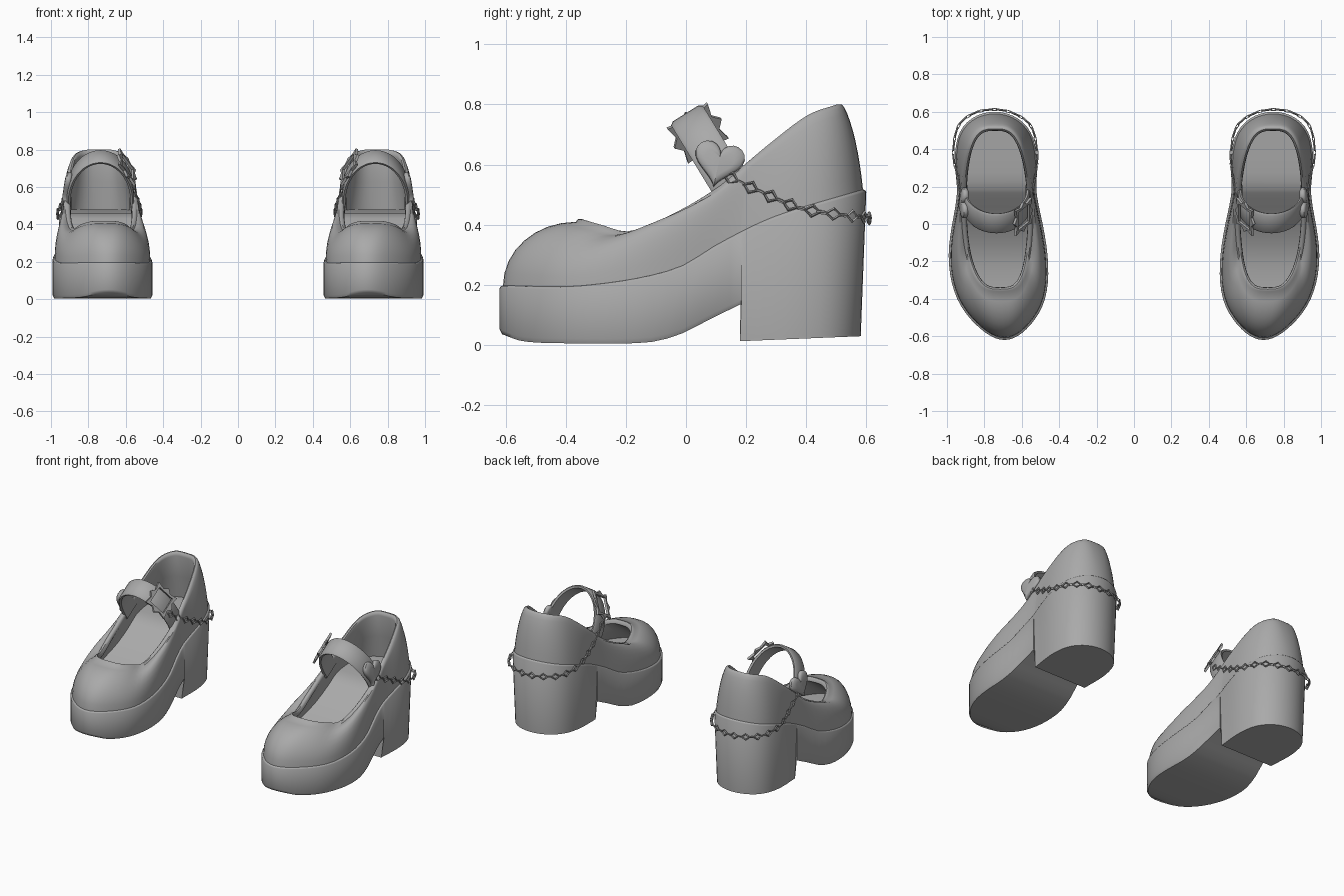
import bpy, bmesh, math
from mathutils import Vector, Matrix

if "Cube" in bpy.data.objects:
    bpy.data.objects.remove(bpy.data.objects["Cube"])

grey = bpy.data.materials.new("grey_leather")
grey.diffuse_color = (0.4, 0.4, 0.4, 1)
grey.use_nodes = True
grey.node_tree.nodes["Principled BSDF"].inputs["Base Color"].default_value = grey.diffuse_color


def finish(name, bm, angle=40):
    """Make the right-hand part, smooth it and mirror it to the left shoe."""
    bmesh.ops.recalc_face_normals(bm, faces=bm.faces)
    me = bpy.data.meshes.new(name)
    bm.to_mesh(me)
    bm.free()
    me.materials.append(grey)
    ob = bpy.data.objects.new(name, me)
    bpy.context.collection.objects.link(ob)
    bpy.ops.object.select_all(action='DESELECT')
    ob.select_set(True)
    bpy.context.view_layer.objects.active = ob
    bpy.ops.object.shade_smooth_by_angle(angle=math.radians(angle))
    m = ob.modifiers.new("pair", 'MIRROR')
    m.use_mirror_merge = False
    return ob


def curve(keys, x):
    """Smooth interpolation through (x, value) keys."""
    if x <= keys[0][0]:
        return keys[0][1]
    if x >= keys[-1][0]:
        return keys[-1][1]
    k = max(i for i in range(len(keys) - 1) if keys[i][0] <= x)

    def slope(i):
        a, b = keys[max(i - 1, 0)], keys[min(i + 1, len(keys) - 1)]
        return (b[1] - a[1]) / (b[0] - a[0])
    (x0, v0), (x1, v1) = keys[k], keys[k + 1]
    h = x1 - x0
    u = (x - x0) / h
    return ((2*u**3 - 3*u*u + 1) * v0 + (u**3 - 2*u*u + u) * h * slope(k)
            + (3*u*u - 2*u**3) * v1 + (u**3 - u*u) * h * slope(k + 1))


# Plan and side profiles along y
MIDDLE = [(-.62, .692), (-.2, .725), (.1, .732), (.6, .745)]
WIDTH = [(-.62, .27), (-.5, .30), (-.4, .305), (-.2, .279), (0, .242), (.1, .226),
         (.2, .226), (.4, .29), (.5, .335), (.6, .38)]
SEAM = [(-.62, .195), (-.35, .195), (-.04, .25), (.12, .34), (.3, .425), (.6, .515)]
RIM = [(-.37, .42), (-.3, .40), (-.2, .378), (-.05, .435), (.1, .52), (.2, .60),
       (.3, .68), (.42, .765), (.52, .80)]
SOLE = [(-.62, .035), (-.55, .012), (-.4, .005), (-.13, .008), (-.02, .035), (.08, .085), (.185, .135)]
INSOLE = [(-.55, .22), (-.2, .23), (0, .31), (.18, .44), (.24, .46), (.5, .48)]


def sole_z(y):
    return curve(SOLE, y) if y < .185 else .012 + (y - .185) * .04


def outline(t, side, inset=0):
    y = -.01 - (.61 - inset) * math.cos(t)
    hw = math.sin(t) * max(curve(WIDTH, -.01 - .61 * math.cos(t)) - inset, .01)
    return Vector((curve(MIDDLE, y) + side * hw, y, 0))


def opening(t, side, offset=0):
    y = .08 - (.42 + offset) * math.cos(t)
    hw = (.165 + offset) * abs(math.sin(t)) ** .62
    return Vector((curve(MIDDLE, y) + side * hw, y, 0))


# Stations from toe to heel, with a doubled one for the heel breast
N = 36
heel = [math.acos(-(y + .01) / .61) for y in (.1845, .1855)]
ts = [math.pi * i / N for i in range(N + 1)]
ts = sorted([t for t in ts if min(abs(t - h) for h in heel) > .02] + heel)
N = len(ts) - 1
columns = [(t, 1) for t in ts] + [(t, -1) for t in ts[N - 1:0:-1]]
columns[0], columns[N] = (0, 0), (math.pi, 0)


def column(t, s):
    """Points from the sole edge, up the outside, over the rim, down to the insole."""
    p, q = outline(t, s), opening(t, s, .027)
    low = outline(t, s, .008 if p.y < .185 else .018)
    pts = [Vector((low.x, low.y, sole_z(p.y))),
           Vector((p.x, p.y, sole_z(p.y) + .016)) if p.y < .185 else
           Vector((low.x, low.y, sole_z(p.y) + .01))]
    zs = curve(SEAM, p.y)
    pts += [Vector((p.x, p.y, zs - .006)), outline(t, s, .004) + Vector((0, 0, zs))]
    a0 = outline(t, s, .011)
    pts.append(a0 + Vector((0, 0, zs + .002)))
    zr = curve(RIM, q.y)
    dome = min(1, max(.45, .75 - p.y * 1.2))
    for k in range(1, 9):
        u = k / 8
        a = u * math.pi / 2
        h = (1 - dome) * u + dome * (1 - math.cos(a))
        v = (1 - dome) * u + dome * math.sin(a)
        r = a0.lerp(q, h)
        r.z = zs + .002 + (zr - .012 - zs) * v
        pts.append(r)
    for off, dz in ((.019, -.001), (.009, 0), (.001, -.008), (-.002, -.025)):
        r = opening(t, s, off)
        pts.append(r + Vector((0, 0, zr + dz)))
    floor = outline(t, s, .05)
    floor.z = curve(INSOLE, floor.y)
    pts += [pts[-1].lerp(floor, .5), floor]
    return pts


# Shoe body: sole, block heel, upper, lining and insole in one shell
bm = bmesh.new()
grid = [[bm.verts.new(p) for p in column(*c)] for c in columns]
M = len(grid)
for i in range(M):
    a, b = grid[i], grid[(i + 1) % M]
    for j in range(len(a) - 1):
        bm.faces.new((a[j], b[j], b[j + 1], a[j + 1]))
for level in (0, -1):
    for i in range(N):
        quad = [grid[i][level], grid[i + 1][level], grid[(M - i - 1) % M][level], grid[(M - i) % M][level]]
        bm.faces.new(list(dict.fromkeys(quad)))
finish("shoe_body", bm, 45)

# Ankle strap: a tilted arch of flat band
BASE, RISE = Vector((.735, .13, .555)), Vector((0, -.125, .205))
ACROSS = Vector((0, .8, .5)).normalized()


def arch(a, grow=0):
    return BASE + Vector((1, 0, 0)) * (.168 + grow) * math.cos(a) + RISE * (1 + grow / .24) * math.sin(a)


bm = bmesh.new()
rows = []
for i in range(29):
    a = math.radians(-14 + 208 * i / 28)
    rows.append([bm.verts.new(arch(a, g) + ACROSS * w) for g, w in
                 ((-.008, -.056), (.004, -.062), (.012, -.05), (.012, .05), (.004, .062), (-.008, .056))])
for a, b in zip(rows, rows[1:]):
    for j in range(6):
        bm.faces.new((a[j], b[j], b[(j + 1) % 6], a[(j + 1) % 6]))
bm.faces.new(rows[0])
bm.faces.new(rows[-1])
finish("ankle_strap", bm, 35)

# Heart ornament on the outer side: domed plate
bm = bmesh.new()
heart = []
for i in range(36):
    a = 2 * math.pi * i / 36
    heart.append((16 * math.sin(a) ** 3,
                  13 * math.cos(a) - 5 * math.cos(2*a) - 2 * math.cos(3*a) - math.cos(4*a) + 2.5))
turn = Matrix.Translation((.912, .107, .597)) @ Matrix.Rotation(math.radians(-12), 4, 'X') @ Matrix.Rotation(math.radians(-10), 4, 'Y')
rings = [[bm.verts.new(turn @ Vector((x, u * .0052 * k, v * .0052 * k))) for u, v in heart]
         for x, k in ((-.016, .9), (-.008, 1), (.008, 1), (.015, .9), (.019, .6))]
for a, b in zip(rings, rings[1:]):
    for j in range(36):
        bm.faces.new((a[j], a[(j + 1) % 36], b[(j + 1) % 36], b[j]))
bm.faces.new(rings[0])
bm.faces.new(rings[-1])
finish("heart_ornament", bm, 50)

# Spiked buckle frame on the inner side of the strap
bm = bmesh.new()
ang = math.radians(138)
tangent = (arch(ang + .05) - arch(ang - .05)).normalized()
normal = tangent.cross(ACROSS).normalized()
if normal.x > 0:
    normal = -normal
center = arch(ang, .022)
loops = []
for inner, h in ((0, -.007), (0, .007), (1, .007), (1, -.007)):
    loop = []
    for i in range(16):
        a = 2 * math.pi * i / 16
        c, s = math.cos(a), math.sin(a)
        square = 1 / max(abs(c), abs(s))
        r = .056 * square if inner else (.112 if i % 4 == 2 else .092 if i % 4 == 0 else .074)
        loop.append(bm.verts.new(center + tangent * r * c + ACROSS * r * s + normal * h))
    loops.append(loop)
for k in range(4):
    a, b = loops[k], loops[(k + 1) % 4]
    for j in range(16):
        bm.faces.new((a[j], a[(j + 1) % 16], b[(j + 1) % 16], b[j]))
finish("spiked_buckle", bm, 30)

# Chain around the heel: diamond links joined by small rings
PATH = [Vector(p) for p in ((.925, .15, .555), (.943, .25, .508), (.966, .38, .455), (.94, .52, .432),
        (.86, .59, .425), (.75, .612, .42), (.64, .59, .425), (.55, .52, .432), (.518, .38, .455),
        (.528, .25, .508), (.548, .15, .56), (.56, .09, .60))]
fine = []
for axis in range(3):
    keys = [(i, p[axis]) for i, p in enumerate(PATH)]
    fine.append([curve(keys, i * .02) for i in range((len(PATH) - 1) * 50 + 1)])
fine = [Vector(p) for p in zip(*fine)]
dist = [0]
for a, b in zip(fine, fine[1:]):
    dist.append(dist[-1] + (b - a).length)


def add_link(bm, pos, along, up, out, length, height, sides, thick):
    ring = []
    for i in range(sides):
        a = 2 * math.pi * i / sides
        d = along * math.cos(a) * length + up * math.sin(a) * height
        r = d.normalized()
        ring.append([bm.verts.new(pos + d + (r * math.cos(b) + out * math.sin(b)) * thick)
                     for b in (0, math.pi / 2, math.pi, 3 * math.pi / 2)])
    for i in range(sides):
        a, b = ring[i], ring[(i + 1) % sides]
        for j in range(4):
            bm.faces.new((a[j], b[j], b[(j + 1) % 4], a[(j + 1) % 4]))


bm = bmesh.new()
COUNT = 37
for n in range(COUNT):
    k = min(range(len(fine)), key=lambda i: abs(dist[i] - dist[-1] * n / (COUNT - 1)))
    along = (fine[min(k + 1, len(fine) - 1)] - fine[max(k - 1, 0)]).normalized()
    out = along.cross(Vector((0, 0, 1))).normalized()
    up = out.cross(along)
    if n % 2 == 0:
        add_link(bm, fine[k], along, up, out, .025, .018, 4, .0055)
    else:
        add_link(bm, fine[k], along, (out + up * .6).normalized(), (up - out * .6).normalized(), .017, .007, 6, .004)
finish("heel_chain", bm, 25)
